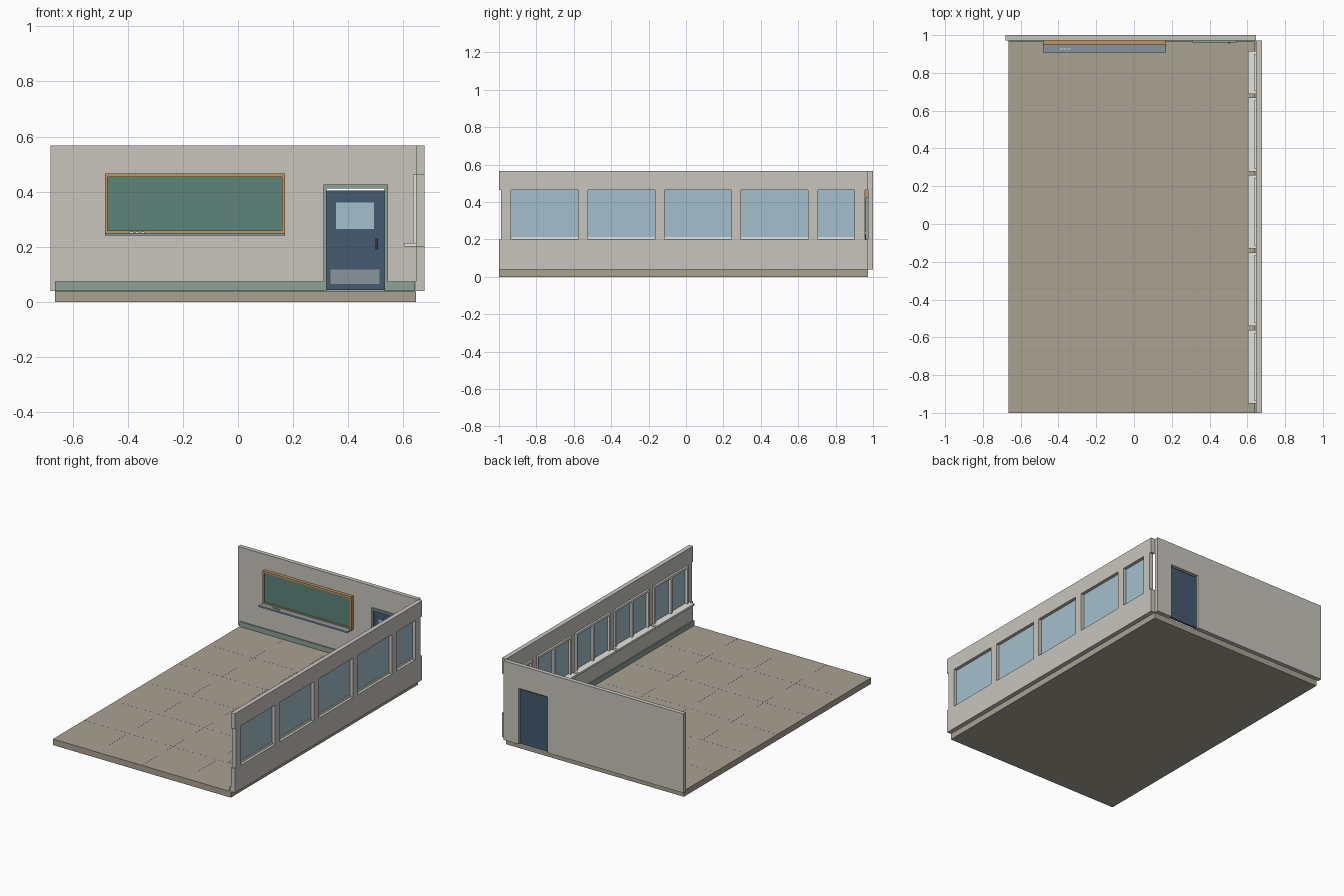
import bpy, bmesh


def material(name, r, g, b):
    m = bpy.data.materials.new(name)
    m.diffuse_color = (r, g, b, 1)
    return m


WALL = material("wall_paint", 0.58, 0.56, 0.51)
FLOOR = material("floor_tile", 0.40, 0.36, 0.29)
SEAM = material("floor_seam", 0.34, 0.31, 0.25)
TRIM = material("green_trim", 0.27, 0.36, 0.31)
WHITE = material("white_frame", 0.78, 0.78, 0.74)
GLASS = material("glass", 0.37, 0.52, 0.60)
WOOD = material("wood", 0.55, 0.30, 0.12)
BOARD = material("chalkboard", 0.11, 0.23, 0.19)
DOOR = material("door_paint", 0.06, 0.10, 0.16)
METAL = material("metal", 0.25, 0.30, 0.34)
DARK = material("dark_metal", 0.04, 0.04, 0.05)


def boxes(name, specs, mat=None):
    """One object made of boxes given as (x0, x1, y0, y1, z0, z1)."""
    bm = bmesh.new()
    for x0, x1, y0, y1, z0, z1 in specs:
        verts = bmesh.ops.create_cube(bm, size=1)["verts"]
        bmesh.ops.scale(bm, verts=verts, vec=(x1 - x0, y1 - y0, z1 - z0))
        bmesh.ops.translate(bm, verts=verts, vec=((x0 + x1) / 2, (y0 + y1) / 2, (z0 + z1) / 2))
    me = bpy.data.meshes.new(name)
    bm.to_mesh(me)
    bm.free()
    ob = bpy.data.objects.new(name, me)
    bpy.context.collection.objects.link(ob)
    if mat:
        me.materials.append(mat)
    return ob


def cut(ob, specs):
    cutter = boxes(ob.name + "_cutter", specs)
    cutter.hide_render = True
    cutter.hide_set(True)
    mod = ob.modifiers.new("openings", "BOOLEAN")
    mod.object = cutter
    mod.operation = "DIFFERENCE"
    mod.solver = "EXACT"


# Floor slab with thin tile seams
boxes("floor", [(-0.665, 0.647, -1, 0.972, 0, 0.04)], FLOOR)
seams_x = [-0.665 + 0.328 * i for i in range(1, 4)]
seams_y = [-1 + 0.3287 * i for i in range(1, 6)]
boxes("floor_seams_long", [(x - .001, x + .001, -1, 0.97, 0.039, 0.0404) for x in seams_x], SEAM)
boxes("floor_seams_cross", [(-0.665, 0.645, y - .001, y + .001, 0.039, 0.0403) for y in seams_y], SEAM)

# Window wall: four full windows, a short one, slivers of openings at both ends
Z0, Z1 = 0.2, 0.463
windows = [(-0.935 + 0.41 * i, -0.577 + 0.41 * i) for i in range(4)] + [(0.705, 0.90)]
side_wall = boxes("window_wall", [(0.647, 0.677, -1, 0.972, 0.04, 0.567)], WALL)
cut(side_wall, [(0.6, 0.72, a, b, Z0, Z1)
                for a, b in windows + [(-1.05, -0.988), (0.957, 1.02)]])

# Window frames, panes and inner sills
for i, (a, b) in enumerate(windows, 1):
    w = 0.014
    bars = [(0.635, 0.651, a, a + w, Z0, Z1), (0.635, 0.651, b - w, b, Z0, Z1),
            (0.635, 0.651, a + w, b - w, Z1 - w, Z1), (0.635, 0.651, a + w, b - w, Z0, Z0 + w)]
    if b - a > 0.3:
        c = (a + b) / 2
        bars.append((0.635, 0.651, c - 0.008, c + 0.008, Z0 + w, Z1 - w))
    boxes(f"window_frame_{i}", bars, WHITE)
    boxes(f"window_pane_{i}", [(0.651, 0.655, a, b, Z0, Z1)], GLASS)
    boxes(f"window_sill_{i}", [(0.604, 0.66, a + .001, b - .001, Z0 + .001, Z0 + 0.014),
                               (0.604, 0.646, a - 0.016, b + 0.016, Z0 + .001, Z0 + 0.014)], WHITE)

# Back wall with door opening
back_wall = boxes("back_wall", [(-0.68, 0.647, 0.972, 1, 0.04, 0.567)], WALL)
cut(back_wall, [(0.32, 0.534, 0.9, 1.1, 0.0, 0.413)])

# Baseboards
boxes("baseboard_back", [(-0.665, 0.31, 0.964, 0.972, 0.04, 0.073),
                         (0.545, 0.647, 0.964, 0.972, 0.04, 0.073)], TRIM)
boxes("baseboard_side", [(0.639, 0.647, -1, 0.964, 0.04, 0.073)], TRIM)

# Door, casing, window, kick plate and handle
boxes("door_casing", [(0.31, 0.322, 0.96, 0.974, 0.04, 0.425), (0.532, 0.545, 0.96, 0.974, 0.04, 0.425),
                      (0.322, 0.532, 0.96, 0.974, 0.412, 0.425)], TRIM)
boxes("door", [(0.322, 0.532, 0.974, 0.988, 0.042, 0.404)], DOOR)
boxes("door_window", [(0.356, 0.494, 0.971, 0.976, 0.265, 0.36)], GLASS)
boxes("kick_plate", [(0.336, 0.514, 0.971, 0.976, 0.064, 0.118)], METAL)
boxes("door_handle", [(0.5, 0.509, 0.955, 0.962, 0.19, 0.23), (0.502, 0.507, 0.96, 0.976, 0.193, 0.199),
                      (0.502, 0.507, 0.96, 0.976, 0.221, 0.227)], DARK)

# Chalkboard with wooden frame, tray and chalk
X0, X1 = -0.483, 0.17
boxes("board_frame", [(X0, X0 + 0.01, 0.95, 0.972, 0.25, 0.465), (X1 - 0.01, X1, 0.95, 0.972, 0.25, 0.465),
                      (X0 + 0.01, X1 - 0.01, 0.95, 0.972, 0.454, 0.465),
                      (X0 + 0.01, X1 - 0.01, 0.95, 0.972, 0.25, 0.258)], WOOD)
boxes("chalkboard", [(X0 + 0.01, X1 - 0.01, 0.956, 0.97, 0.258, 0.454)], BOARD)
boxes("chalk_tray", [(X0, X1, 0.908, 0.972, 0.24, 0.25)], METAL)
boxes("chalk", [(x, x + 0.014, 0.924, 0.929, 0.25, 0.255) for x in (-0.393, -0.373, -0.353)], WHITE)
